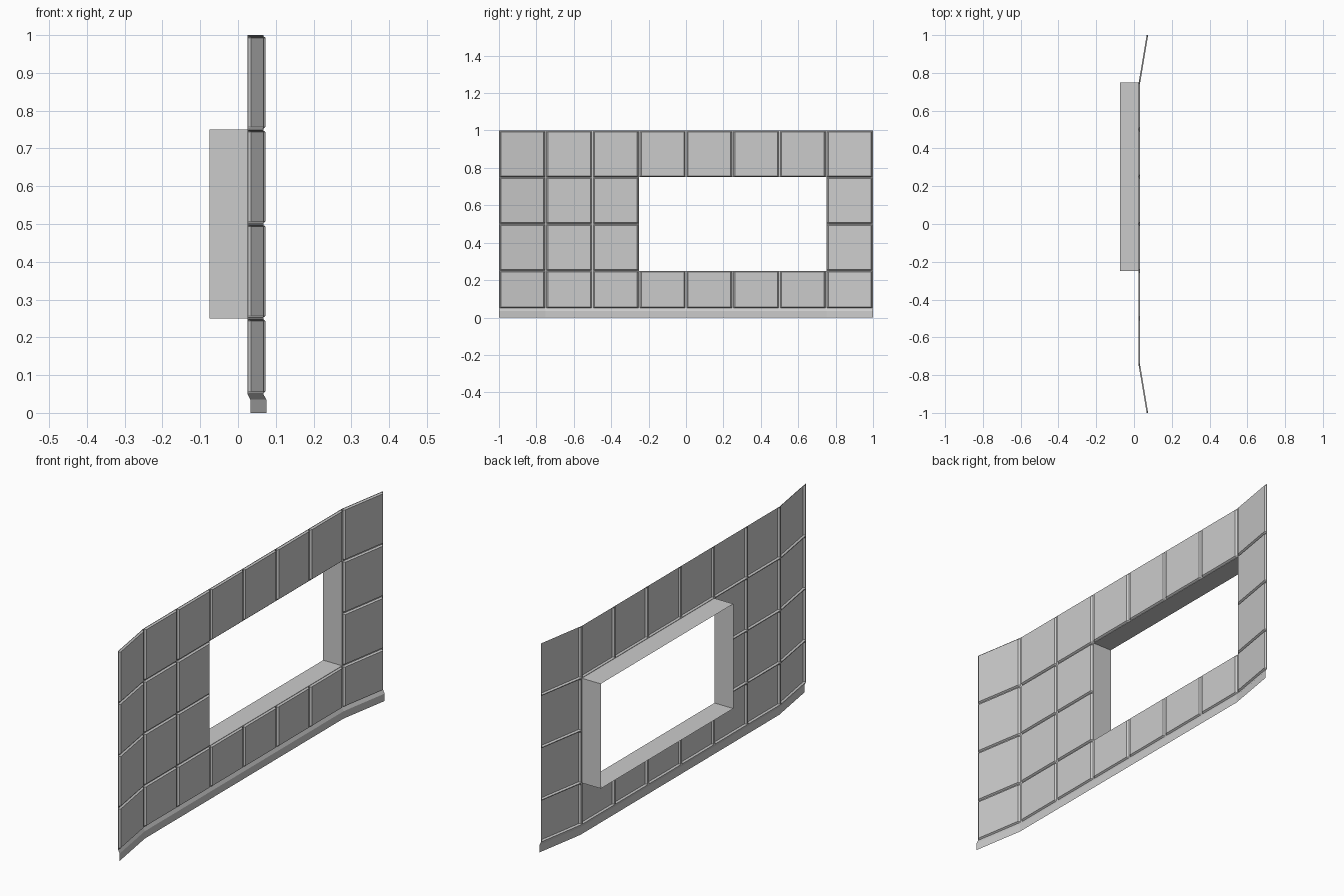
import bpy, bmesh

if "Cube" in bpy.data.objects:
    bpy.data.objects.remove(bpy.data.objects["Cube"])

FACE, GROOVE = 0.033, 0.025      # x of tile faces and of groove bottoms
STEP, BASE_TOP = 0.25, 0.05
WIN_Y, WIN_Z = (-0.25, 0.75), (0.25, 0.75)


def bend(y):
    """Outward offset of the two angled end bays."""
    return 0.042 * max(0.0, (abs(y) - 0.75) / 0.25)


def groove_lines(seams, outer, inner):
    """Grid lines for a row of seams as (position, is_groove_bottom)."""
    lo, hi = seams[0], seams[-1]
    lines = []
    for s in seams:
        for d, deep in ((-outer, False), (-inner, True), (0, True),
                        (inner, True), (outer, False)):
            if lo <= s + d <= hi:
                lines.append((s + d, deep))
    return lines


def make_object(name, bm):
    mesh = bpy.data.meshes.new(name)
    bm.to_mesh(mesh)
    bm.free()
    ob = bpy.data.objects.new(name, mesh)
    bpy.context.collection.objects.link(ob)
    return ob


def sheet(bm, ys, zs, depth, skip=lambda y, z: False):
    """Grid of quads facing +x, with x given by depth(i, j)."""
    v = [[bm.verts.new((depth(i, j) + bend(y), y, z)) for j, z in enumerate(zs)]
         for i, y in enumerate(ys)]
    for i in range(len(ys) - 1):
        for j in range(len(zs) - 1):
            if not skip((ys[i] + ys[i + 1]) / 2, (zs[j] + zs[j + 1]) / 2):
                bm.faces.new((v[i][j], v[i + 1][j], v[i + 1][j + 1], v[i][j + 1]))
    loose = [q for row in v for q in row if not q.link_faces]
    bmesh.ops.delete(bm, geom=loose, context='VERTS')


def in_window(y, z):
    return WIN_Y[0] < y < WIN_Y[1] and WIN_Z[0] < z < WIN_Z[1]


# tiled wall with recessed seams and a window opening
cols = groove_lines([-1 + STEP * i for i in range(9)], 0.011, 0.005)
rows = groove_lines([BASE_TOP, 0.25, 0.5, 0.75, 1.0], 0.007, 0.002)
bm = bmesh.new()
sheet(bm, [c[0] for c in cols], [r[0] for r in rows],
      lambda i, j: GROOVE if cols[i][1] or rows[j][1] else FACE, in_window)
make_object("tiled_wall", bm)

# flared skirting along the bottom
profile = [(FACE, 0.0), (FACE, 0.035), (GROOVE, BASE_TOP)]
bm = bmesh.new()
sheet(bm, [-1, -0.75, 0.75, 1], [p[1] for p in profile],
      lambda i, j: profile[j][0])
make_object("skirting", bm)

# window reveal running back from the opening, faces looking inward
corners = [(WIN_Y[0], WIN_Z[0]), (WIN_Y[1], WIN_Z[0]),
           (WIN_Y[1], WIN_Z[1]), (WIN_Y[0], WIN_Z[1])]
bm = bmesh.new()
front = [bm.verts.new((GROOVE, y, z)) for y, z in corners]
back = [bm.verts.new((-0.075, y, z)) for y, z in corners]
for a in range(4):
    b = (a + 1) % 4
    bm.faces.new((front[a], front[b], back[b], back[a]))
make_object("window_reveal", bm)
